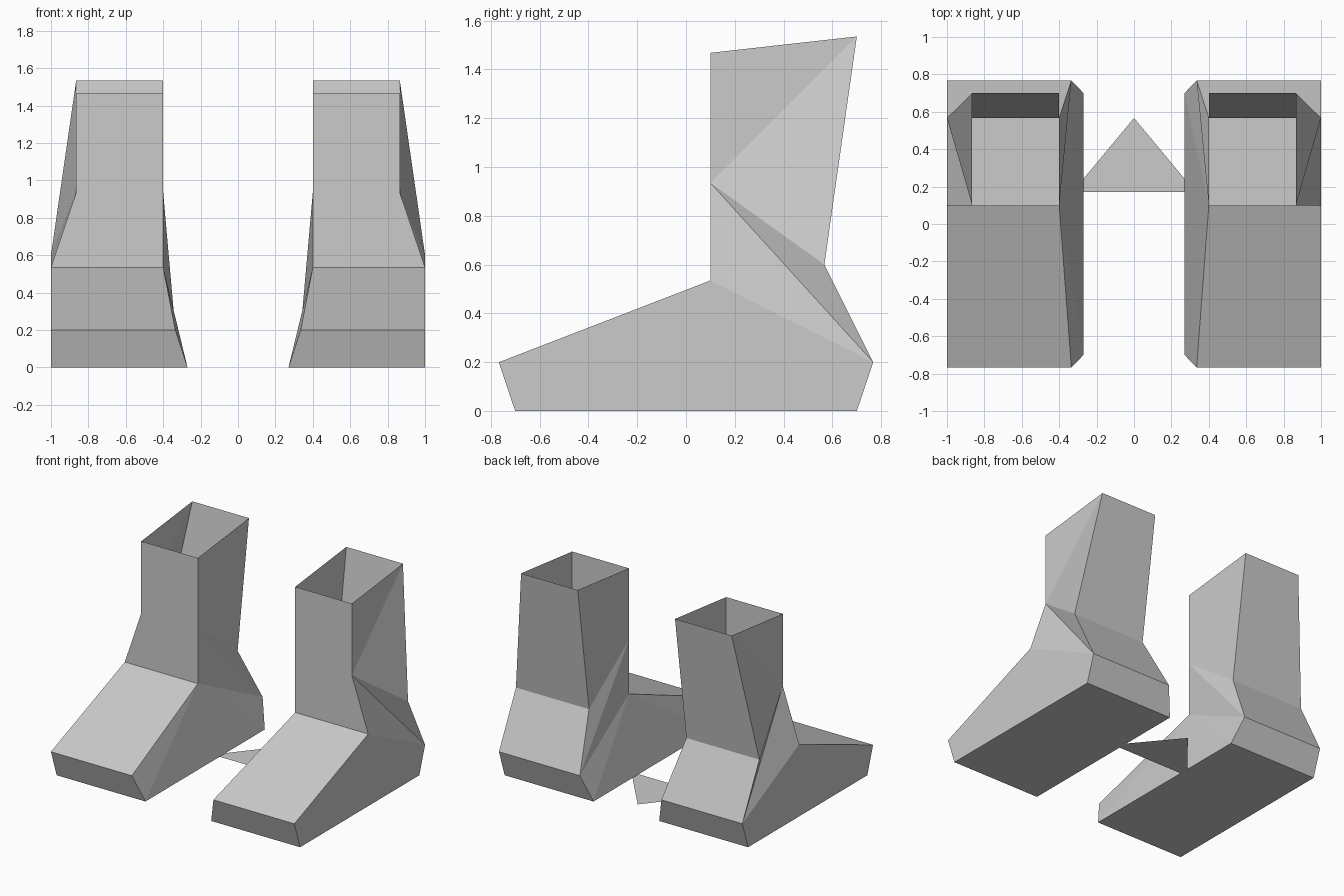
import bpy, bmesh

cube = bpy.data.objects.get("Cube")
if cube:
    bpy.data.objects.remove(cube, do_unlink=True)

grey = bpy.data.materials.new("plain_grey")
grey.use_nodes = True
colour = (0.6, 0.6, 0.6, 1)
grey.diffuse_color = colour
grey.node_tree.nodes["Principled BSDF"].inputs["Base Color"].default_value = colour

# Side profile of a boot: y, z, inner x, outer x
PROFILE = {
    "sole_front": (-0.70, 0.0, 0.27, 1.0),
    "toe": (-0.767, 0.2, 0.335, 1.0),
    "instep": (0.10, 0.535, 0.40, 1.0),
    "shin": (0.10, 0.935, 0.40, 0.865),
    "rim_front": (0.10, 1.468, 0.40, 0.865),
    "rim_back": (0.70, 1.535, 0.40, 0.865),
    "ankle": (0.567, 0.6, 0.40, 1.0),
    "heel": (0.767, 0.2, 0.335, 1.0),
    "sole_back": (0.70, 0.0, 0.27, 1.0),
}

# Triangles that close each side of a boot
SIDE = [
    ("sole_front", "toe", "instep"),
    ("sole_front", "instep", "sole_back"),
    ("instep", "heel", "sole_back"),
    ("instep", "shin", "heel"),
    ("shin", "ankle", "heel"),
    ("shin", "rim_back", "ankle"),
    ("shin", "rim_front", "rim_back"),
]


def finish(name, bm):
    bmesh.ops.recalc_face_normals(bm, faces=bm.faces)
    mesh = bpy.data.meshes.new(name)
    bm.to_mesh(mesh)
    bm.free()
    mesh.materials.append(grey)
    obj = bpy.data.objects.new(name, mesh)
    bpy.context.collection.objects.link(obj)


def boot(name, side):
    bm = bmesh.new()
    inner = {k: bm.verts.new((side * a, y, z)) for k, (y, z, a, b) in PROFILE.items()}
    outer = {k: bm.verts.new((side * b, y, z)) for k, (y, z, a, b) in PROFILE.items()}
    # Strip around the profile, left open at the rim
    names = list(PROFILE)
    for a, b in zip(names, names[1:] + names[:1]):
        if a != "rim_front":
            bm.faces.new((inner[a], inner[b], outer[b], outer[a]))
    for tri in SIDE:
        bm.faces.new([inner[k] for k in tri])
        bm.faces.new([outer[k] for k in reversed(tri)])
    finish(name, bm)


boot("left_boot", 1)
boot("right_boot", -1)

# Flat triangle lying on the ground between the boots
bm = bmesh.new()
bm.faces.new([bm.verts.new(p) for p in ((-0.33, 0.17, 0), (0.33, 0.17, 0), (0, 0.567, 0))])
finish("ground_triangle", bm)
